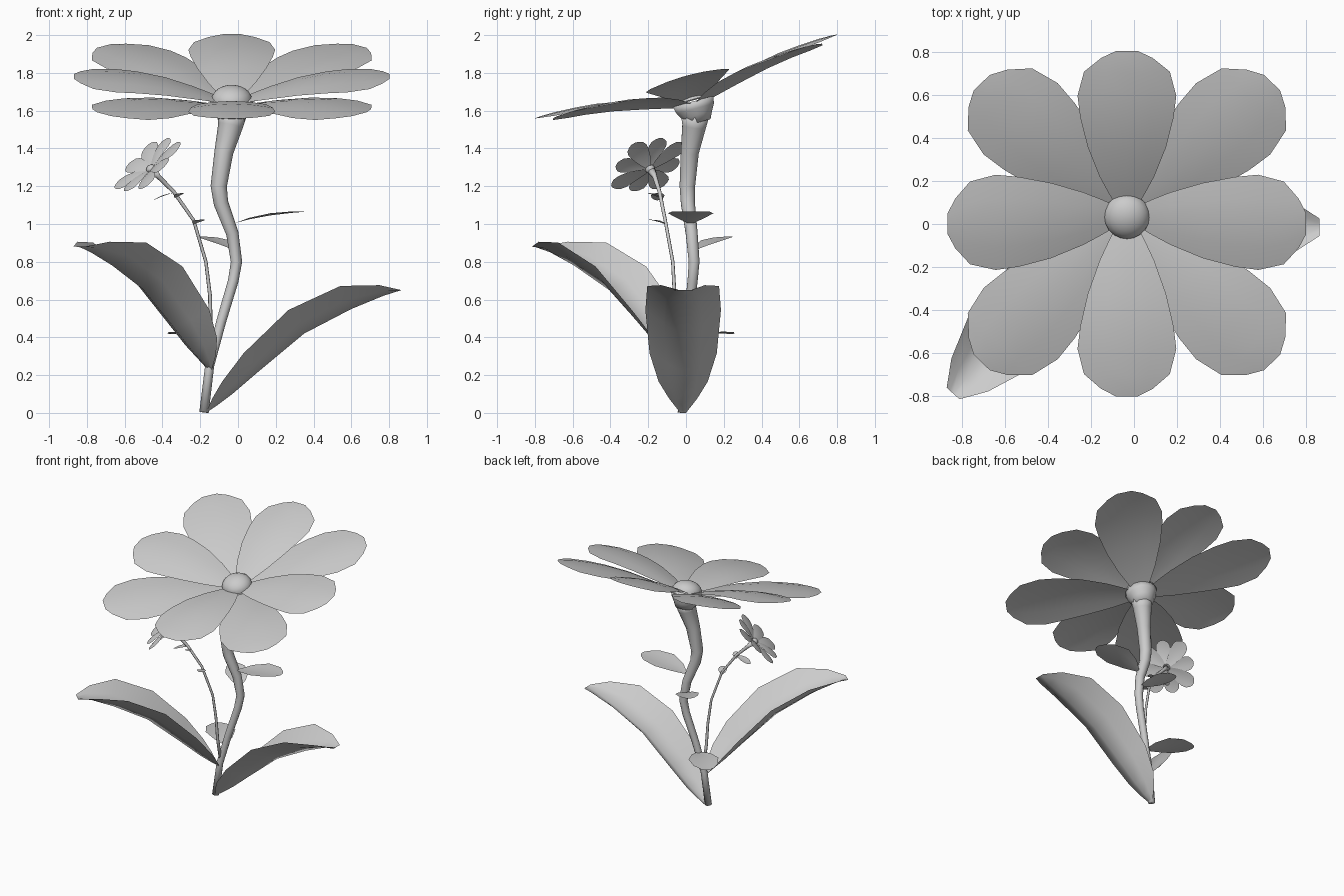
import bpy, bmesh, math
from mathutils import Matrix, Vector

if "Cube" in bpy.data.objects:
    bpy.data.objects.remove(bpy.data.objects["Cube"])

# Profiles: (distance out, height, half width, edge lift)
BIG_LEAF = [(0, 0, .015, 0), (.06, .04, .075, .045), (.14, .1, .13, .085), (.28, .22, .178, .125), (.52, .42, .2, .15),
            (.77, .55, .19, .135), (.94, .62, .115, .06), (1.035, .65, .04, 0)]
SMALL_LEAF = [(0, 0, .04, 0), (.2, .05, .2, .02), (.5, .1, .32, .03), (.8, .13, .26, .02),
              (.95, .14, .13, .005), (1, .145, .04, 0)]
PETAL = [(.05, .02, .05, 0), (.12, .046, .088, -.006), (.2, .072, .127, -.01), (.35, .113, .182, -.016), (.5, .14, .217, -.021),
         (.61, .15, .23, -.022), (.73, .156, .2, -.018), (.8, .155, .12, -.008), (.835, .152, .05, 0)]


def finish(bm, name):
    bmesh.ops.recalc_face_normals(bm, faces=bm.faces)
    for f in bm.faces:
        f.smooth = True
    me = bpy.data.meshes.new(name)
    bm.to_mesh(me)
    bm.free()
    ob = bpy.data.objects.new(name, me)
    bpy.context.collection.objects.link(ob)
    return ob


def blade(name, profile, matrix, power=1.3):
    """Thin leaf or petal along local +x, edges lifted along the rib normal."""
    bm = bmesh.new()
    rows = []
    for i, (r, z, w, h) in enumerate(profile):
        a, b = profile[max(i - 1, 0)], profile[min(i + 1, len(profile) - 1)]
        t = Vector((b[0] - a[0], b[1] - a[1])).normalized()
        row = []
        for u in (-1, -.5, 0, .5, 1):
            k = h * abs(u) ** power
            row.append(bm.verts.new(matrix @ Vector((r - t.y * k, u * w, z + t.x * k))))
        rows.append(row)
    for p, q in zip(rows, rows[1:]):
        for i in range(4):
            bm.faces.new((p[i], q[i], q[i + 1], p[i + 1]))
    return finish(bm, name)


def place(loc, deg, scale=1.0, pitch=0):
    return (Matrix.Translation(loc) @ Matrix.Rotation(math.radians(deg), 4, 'Z')
            @ Matrix.Rotation(-math.radians(pitch), 4, 'Y') @ Matrix.Scale(scale, 4))


def tube(name, pts, sides=10):
    """Tapered tube through (x, y, z, radius)."""
    bm = bmesh.new()
    rings = []
    for i, p in enumerate(pts):
        a, b = pts[max(i - 1, 0)], pts[min(i + 1, len(pts) - 1)]
        t = (Vector(b[:3]) - Vector(a[:3])).normalized()
        side = Vector((0, 1, 0)).cross(t).normalized()
        up = t.cross(side)
        rings.append([bm.verts.new(Vector(p[:3]) + p[3] * (side * math.cos(k) + up * math.sin(k)))
                      for k in (2 * math.pi * j / sides for j in range(sides))])
    for p, q in zip(rings, rings[1:]):
        for j in range(sides):
            n = (j + 1) % sides
            bm.faces.new((p[j], p[n], q[n], q[j]))
    bm.faces.new(rings[0])
    bm.faces.new(rings[-1])
    return finish(bm, name)


def flower(name, matrix):
    # Petals: the diagonal ones are longer and sit just below
    for i in range(8):
        d = i % 2
        prof = [(r * (1 + .145 * d), z - .02 * d, w * (1 + .06 * d), h) for r, z, w, h in PETAL]
        blade(f"{name}_petal_{i + 1}", prof, matrix @ Matrix.Rotation(math.radians(45 * i), 4, 'Z'), 2)
    # Domed centre, upper half only
    bm = bmesh.new()
    bmesh.ops.create_uvsphere(bm, u_segments=20, v_segments=12, radius=1)
    bmesh.ops.delete(bm, geom=[v for v in bm.verts if v.co.z < -.1], context='VERTS')
    bm.transform(matrix @ Matrix.Translation((0, 0, .025)) @ Matrix.Diagonal((.107, .107, .075, 1)))
    finish(bm, f"{name}_centre")
    # Calyx cup under the petals
    cup = tube(f"{name}_calyx", [(0, 0, -.1, .065), (0, 0, -.06, .085), (0, 0, -.025, .105), (0, 0, .015, .115)], 14)
    cup.data.transform(matrix)


# Stems
tube("main_stem", [(-.18, -.02, .003, .025), (-.15, -.01, .25, .024), (-.09, .01, .48, .026), (-.025, .035, .7, .028),
                   (-.008, .043, .8, .03), (-.03, .03, .95, .033), (-.09, .01, 1.11, .039), (-.102, .007, 1.2, .043),
                   (-.075, .02, 1.38, .05), (-.04, .043, 1.52, .066), (-.033, .048, 1.58, .08)])
tube("side_stem", [(-.14, -.01, .26, .012), (-.145, -.045, .45, .011), (-.148, -.06, .62, .01), (-.17, -.07, .8, .009),
                   (-.235, -.11, 1.02, .009), (-.34, -.14, 1.17, .01), (-.42, -.165, 1.25, .013), (-.447, -.18, 1.278, .022)], 8)

# Flower heads
flower("large_flower", Matrix.Translation((-.033, .042, 1.635)) @ Matrix.Rotation(math.radians(15.5), 4, 'X'))
tilt = Vector((-.62, -.38, .69)).to_track_quat('Z', 'Y').to_matrix().to_4x4()
flower("small_flower", Matrix.Translation((-.46, -.19, 1.29)) @ tilt @ Matrix.Scale(.232, 4))

# Large folded leaves
blade("right_large_leaf", BIG_LEAF, place((-.17, -.015, 0), 0))
blade("left_large_leaf", BIG_LEAF, place((-.15, -.02, .23), 228))

# Small stem leaves
for name, loc, deg, size, pitch in (
        ("upper_stem_leaf", (-.015, .025, 1.005), 0, .375, 1),
        ("middle_stem_leaf", (-.02, .05, .865), 134, .26, 7),
        ("lower_stem_leaf", (-.115, .0, .405), 135, .335, -6),
        ("side_stem_leaf_1", (-.34, -.145, 1.165), 184, .115, -28),
        ("side_stem_leaf_2", (-.235, -.11, 1.0), 300, .1, 5),
        ("side_stem_leaf_3", (-.335, -.14, 1.14), 305, .075, 10)):
    blade(name, SMALL_LEAF, place(loc, deg, size, pitch))
